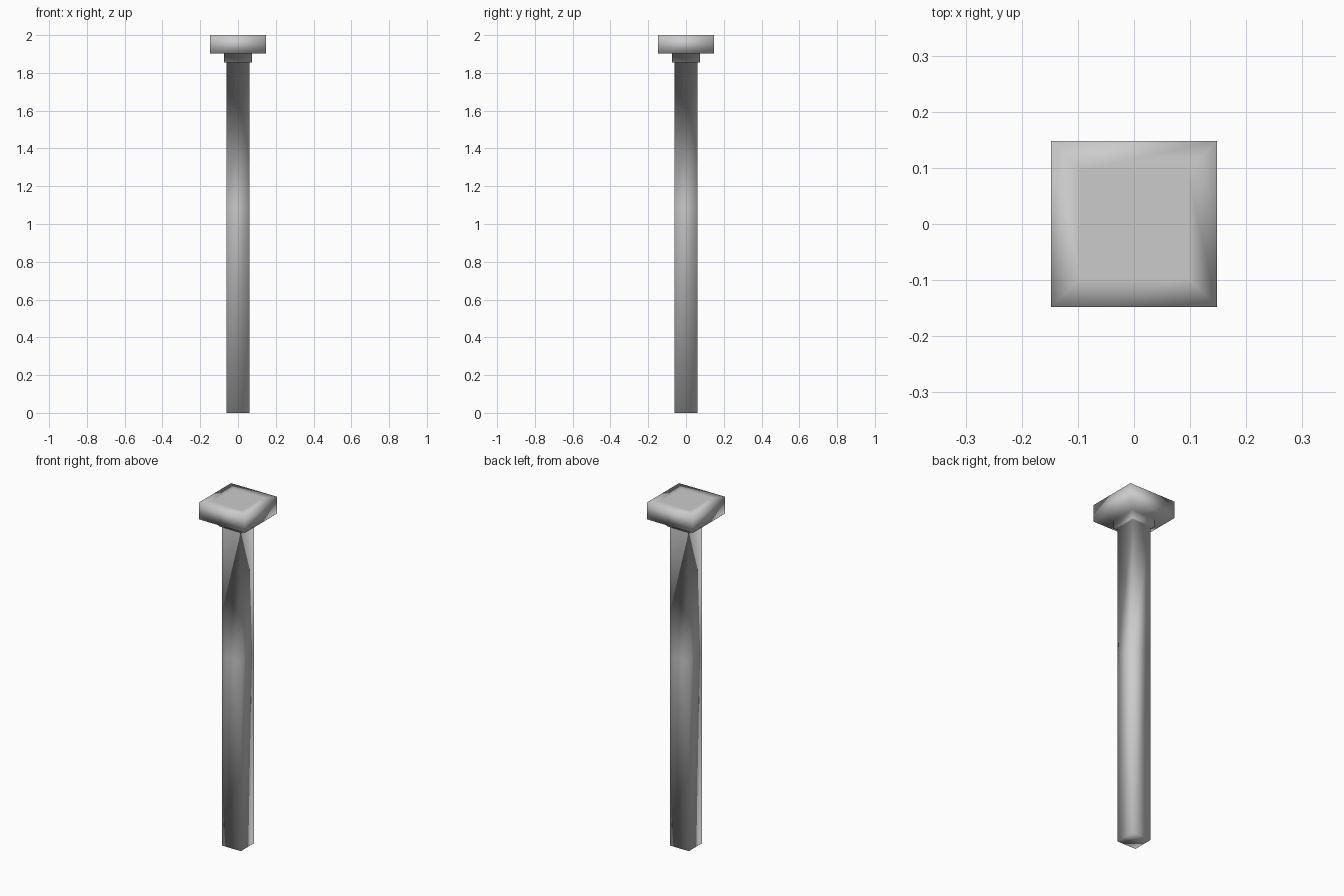
import bpy, bmesh

if "Cube" in bpy.data.objects:
    bpy.data.objects.remove(bpy.data.objects["Cube"])

# Square post profile: (half width, height) from base to top
PROFILE = [
    (0.061, 0.0), (0.061, 1.1), (0.061, 1.855),   # shaft
    (0.074, 1.855), (0.074, 1.903),               # collar
    (0.148, 1.903), (0.148, 2.0), (0.095, 2.0),   # cap with inset top
]


def square_loft(name, profile):
    bm = bmesh.new()
    rings = [[bm.verts.new((sx * w, sy * w, z))
              for sx, sy in ((-1, -1), (1, -1), (1, 1), (-1, 1))]
             for w, z in profile]
    for low, high in zip(rings, rings[1:]):
        for i in range(4):
            j = (i + 1) % 4
            bm.faces.new((low[i], low[j], high[j], high[i]))
    bm.faces.new(rings[0][::-1])
    bm.faces.new(rings[-1])
    bmesh.ops.recalc_face_normals(bm, faces=bm.faces)
    for f in bm.faces:
        f.smooth = True
    mesh = bpy.data.meshes.new(name)
    bm.to_mesh(mesh)
    bm.free()
    obj = bpy.data.objects.new(name, mesh)
    bpy.context.collection.objects.link(obj)
    return obj


# Post with collar and flat cap, smooth shaded as one skin
square_loft("capped_post", PROFILE)
